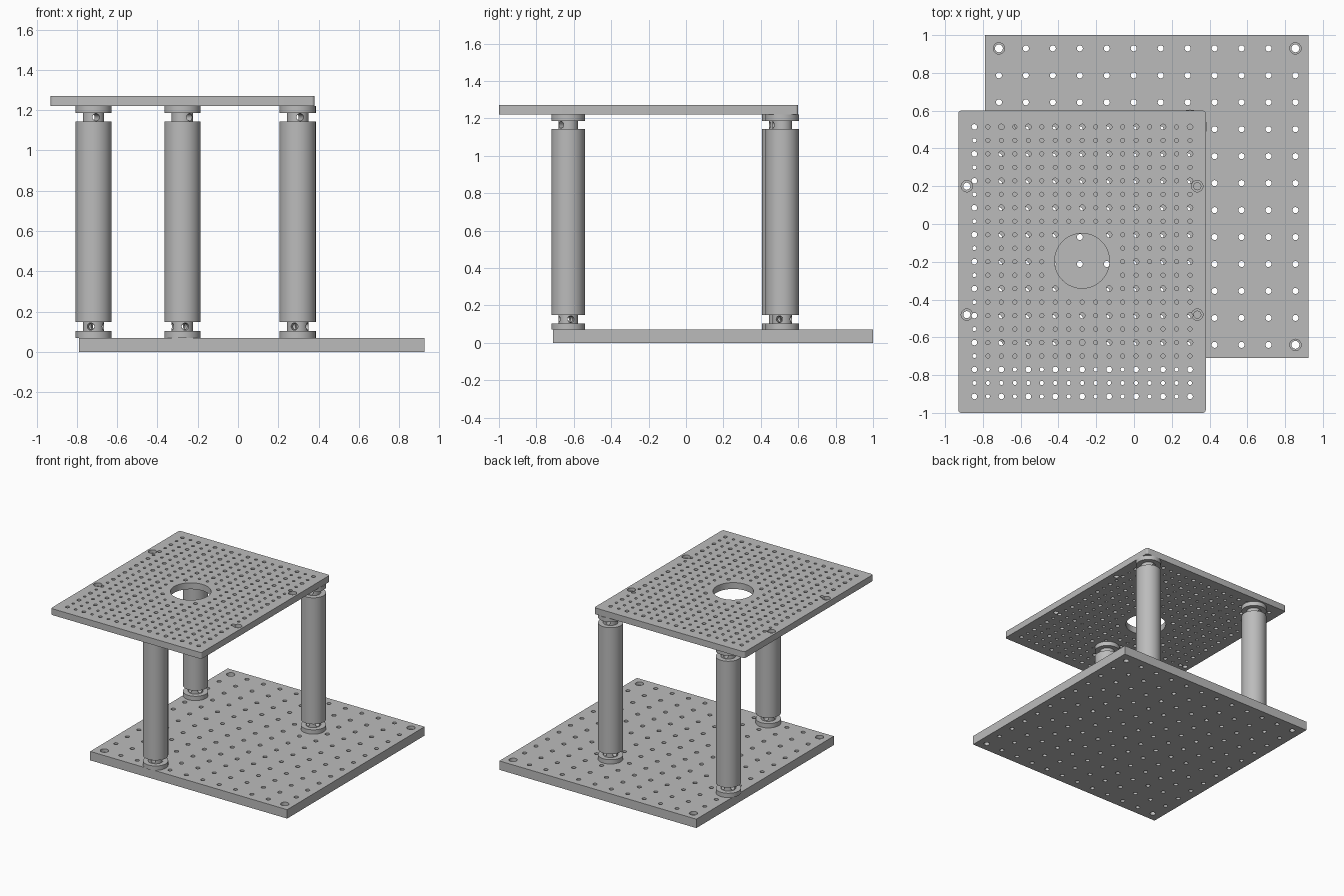
import bpy, bmesh, math
from mathutils import Matrix, Vector

if "Cube" in bpy.data.objects:
    bpy.data.objects.remove(bpy.data.objects["Cube"])

# Single brushed metal colour
metal = bpy.data.materials.new("grey metal")
metal.use_nodes = True
GREY = (0.5, 0.5, 0.5, 1)
metal.diffuse_color = GREY
metal.node_tree.nodes["Principled BSDF"].inputs["Base Color"].default_value = GREY


def add_object(name, bm, material=metal):
    mesh = bpy.data.meshes.new(name)
    bm.to_mesh(mesh)
    bm.free()
    obj = bpy.data.objects.new(name, mesh)
    bpy.context.collection.objects.link(obj)
    mesh.materials.append(material)
    return obj


def select(obj):
    bpy.ops.object.select_all(action='DESELECT')
    obj.select_set(True)
    bpy.context.view_layer.objects.active = obj


def cylinder_cutter(name, placements, radius, depth):
    bm = bmesh.new()
    for matrix in placements:
        bmesh.ops.create_cone(bm, cap_ends=True, segments=24, radius1=radius,
                              radius2=radius, depth=depth, matrix=matrix)
    obj = add_object(name, bm)
    obj.hide_render = True
    obj.hide_viewport = True
    return obj


def cut(obj, cutter):
    mod = obj.modifiers.new("cut", 'BOOLEAN')
    mod.operation = 'DIFFERENCE'
    mod.solver = 'EXACT'
    mod.use_self = True
    mod.object = cutter
    select(obj)
    bpy.ops.object.modifier_apply(modifier=mod.name)
    bpy.data.objects.remove(cutter)


def circle(x, y, radius, count):
    return [(x + radius * math.cos(math.tau * i / count),
             y + radius * math.sin(math.tau * i / count)) for i in range(count)]


def rounded_rectangle(x0, x1, y0, y1, r):
    if r == 0:
        return [(x0, y0), (x1, y0), (x1, y1), (x0, y1)]
    corners = [(x1 - r, y1 - r), (x0 + r, y1 - r), (x0 + r, y0 + r), (x1 - r, y0 + r)]
    return [(cx + r * math.cos(math.pi / 2 * (k + i / 4)),
             cy + r * math.sin(math.pi / 2 * (k + i / 4)))
            for k, (cx, cy) in enumerate(corners) for i in range(5)]


def perforated_plate(name, outline, holes, z0, z1, bores):
    # Flat curve with holes, given thickness, then counterbored from the top
    curve = bpy.data.curves.new(name, 'CURVE')
    curve.dimensions = '2D'
    curve.fill_mode = 'BOTH'
    curve.extrude = (z1 - z0) / 2
    for loop in [outline] + holes:
        spline = curve.splines.new('POLY')
        spline.points.add(len(loop) - 1)
        for point, (x, y) in zip(spline.points, loop):
            point.co = (x, y, 0, 1)
        spline.use_cyclic_u = True
    obj = bpy.data.objects.new(name, curve)
    bpy.context.collection.objects.link(obj)
    select(obj)
    bpy.ops.object.convert(target='MESH')
    obj = bpy.context.object
    bm = bmesh.new()
    bm.from_mesh(obj.data)
    bmesh.ops.remove_doubles(bm, verts=bm.verts, dist=1e-5)
    bmesh.ops.translate(bm, verts=bm.verts, vec=(0, 0, (z0 + z1) / 2))
    bmesh.ops.recalc_face_normals(bm, faces=bm.faces)
    bm.to_mesh(obj.data)
    bm.free()
    obj.data.materials.clear()
    obj.data.materials.append(metal)
    cut(obj, cylinder_cutter("counterbores", [Matrix.Translation((x, y, z1)) for x, y in bores],
                             0.03, 0.05))
    select(obj)
    bpy.ops.object.shade_smooth_by_angle(angle=math.radians(35))
    return obj


# Base plate: 12 x 12 holes, larger counterbored ones in the corners
PITCH = 0.1427
base_holes, base_bores = [], []
for i in range(12):
    for j in range(12):
        x, y = -0.715 + PITCH * i, -0.64 + PITCH * j
        corner = i in (0, 11) and j in (0, 11)
        if corner:
            base_bores.append((x, y))
        base_holes.append(circle(x, y, 0.021 if corner else 0.016, 16))
perforated_plate("base_plate", rounded_rectangle(-0.79, 0.925, -0.71, 1, 0),
                 base_holes, 0, 0.07, base_bores)

# Top plate: fine grid of alternating holes around a round opening
OPENING = Vector((-0.275, -0.195))
top_holes = [circle(*OPENING, 0.145, 64)]
for i in range(17):
    for j in range(21):
        spot = Vector((-0.845 + PITCH / 2 * i, -0.913 + PITCH / 2 * j))
        if (spot - OPENING).length > 0.18:
            large = i % 2 == 0 and j % 2 == 0
            top_holes.append(circle(*spot, 0.015 if large else 0.011, 12))
top_bores = [(x, y) for x in (-0.885, 0.335) for y in (-0.48, 0.2)]
top_holes += [circle(x, y, 0.019, 16) for x, y in top_bores]
perforated_plate("top_plate", rounded_rectangle(-0.93, 0.38, -1, 0.6, 0.015),
                 top_holes, 1.22, 1.27, top_bores)


# Turned posts: flange, drilled neck, thick body, drilled neck, flange
PROFILE = [(0, 0.07), (0.09, 0.07), (0.09, 0.104), (0.053, 0.104), (0.053, 0.148),
           (0.09, 0.148), (0.09, 1.143), (0.053, 1.143), (0.053, 1.187),
           (0.09, 1.187), (0.09, 1.22), (0, 1.22)]


def post(name, x, y, top_angle, bottom_angle):
    bm = bmesh.new()
    verts = [bm.verts.new((r, 0, z)) for r, z in PROFILE]
    edges = [bm.edges.new(pair) for pair in zip(verts, verts[1:])]
    bmesh.ops.spin(bm, geom=verts + edges, cent=(0, 0, 0), axis=(0, 0, 1),
                   angle=math.tau, steps=48, use_merge=False)
    bmesh.ops.remove_doubles(bm, verts=bm.verts, dist=1e-5)
    bmesh.ops.recalc_face_normals(bm, faces=bm.faces)
    obj = add_object(name, bm)
    drills = [(1.165, top_angle), (0.126, bottom_angle), (0.126, bottom_angle + 90)]
    placements = [Matrix.Translation((0, 0, z)) @ Matrix.Rotation(math.radians(a), 4, 'Z')
                  @ Matrix.Rotation(math.pi / 2, 4, 'Y') for z, a in drills]
    cut(obj, cylinder_cutter("neck_drills", placements, 0.018, 0.16))
    obj.location = (x, y, 0)
    select(obj)
    bpy.ops.object.shade_smooth_by_angle(angle=math.radians(35))


post("front_post", -0.276, -0.63, -47, -74)
post("back_right_post", -0.717, 0.497, -76, -106)
post("back_left_post", 0.296, 0.515, -76, -108)
